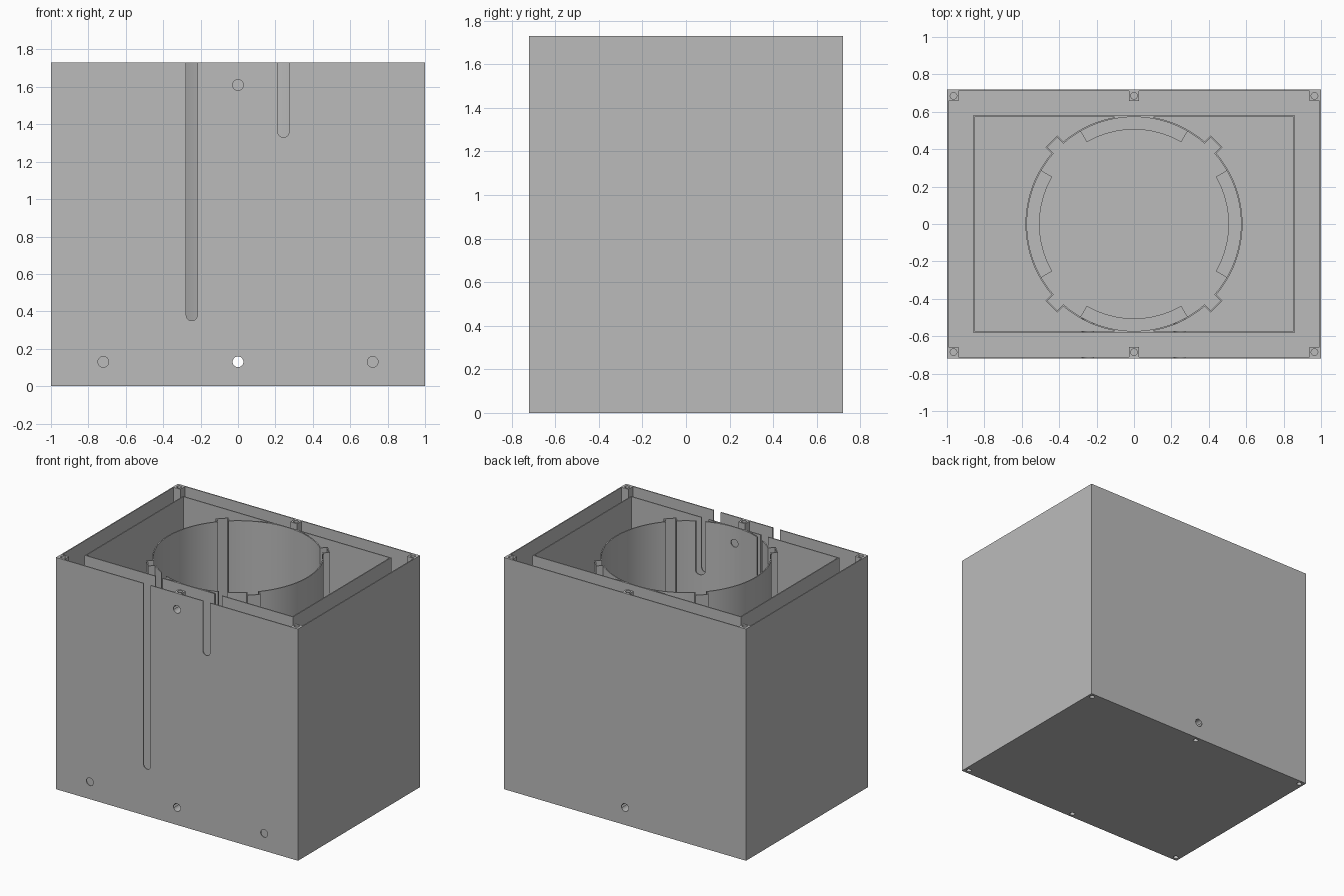
import bpy, bmesh, math

if "Cube" in bpy.data.objects:
    bpy.data.objects.remove(bpy.data.objects["Cube"])

H, T = 1.73, 0.008           # overall height, wall thickness
HX, HY = 1.0, 0.72           # half width and half depth

grey = bpy.data.materials.new("plain_grey")
grey.diffuse_color = (0.5, 0.5, 0.5, 1)
grey.use_nodes = True
grey.node_tree.nodes["Principled BSDF"].inputs["Base Color"].default_value = grey.diffuse_color


def finish(name, bm):
    bmesh.ops.recalc_face_normals(bm, faces=bm.faces)
    me = bpy.data.meshes.new(name)
    bm.to_mesh(me)
    bm.free()
    me.materials.append(grey)
    ob = bpy.data.objects.new(name, me)
    bpy.context.collection.objects.link(ob)
    return ob


def add_prism(bm, loop, place, a, b):
    """Extrude a closed 2D loop from a to b; place maps (u, v, depth) to 3D."""
    lo = [bm.verts.new(place(u, v, a)) for u, v in loop]
    hi = [bm.verts.new(place(u, v, b)) for u, v in loop]
    bm.faces.new(lo)
    bm.faces.new(hi)
    for i in range(len(loop)):
        j = (i + 1) % len(loop)
        bm.faces.new((lo[i], lo[j], hi[j], hi[i]))


def add_tube(bm, outer, inner, z0, z1):
    """Wall between two matching loops."""
    n = len(outer)
    rings = [[bm.verts.new((x, y, z)) for x, y in lp]
             for lp, z in ((outer, z0), (outer, z1), (inner, z1), (inner, z0))]
    for k in range(4):
        p, q = rings[k], rings[(k + 1) % 4]
        for i in range(n):
            j = (i + 1) % n
            bm.faces.new((p[i], p[j], q[j], q[i]))


def up(u, v, d):
    return (u, v, d)


def along_y(u, v, d):
    return (u, d, v)


def rect(hx, hy, cx=0, cy=0):
    return [(cx - hx, cy - hy), (cx + hx, cy - hy), (cx + hx, cy + hy), (cx - hx, cy + hy)]


def circle(cx, cy, r, n=24):
    return [(cx + r * math.cos(2 * math.pi * i / n), cy + r * math.sin(2 * math.pi * i / n))
            for i in range(n)]


def slot(cx, bottom, r):
    arc = [(cx + r * math.cos(a), bottom + r + r * math.sin(a))
           for a in (math.pi + math.pi * i / 12 for i in range(13))]
    return arc + [(cx + r, H + 0.1), (cx - r, H + 0.1)]


def keyed_circle(r, half, reach, n=24):
    """Round outline with a square outward key on each diagonal."""
    pts = []
    a = math.asin(half / r)
    for k in range(4):
        d = math.pi / 4 + k * math.pi / 2
        c, s = math.cos(d), math.sin(d)
        pts += [(reach * c - w * s, reach * s + w * c) for w in (-half, half)]
        for i in range(n + 1):
            t = d + a + (math.pi / 2 - 2 * a) * i / n
            pts.append((r * math.cos(t), r * math.sin(t)))
    return pts


def cut(ob, cutter):
    m = ob.modifiers.new("cut", 'BOOLEAN')
    m.operation, m.solver, m.object = 'DIFFERENCE', 'EXACT', cutter
    bpy.context.view_layer.objects.active = ob
    bpy.ops.object.modifier_apply(modifier=m.name)


# Outer case: tray with four thin walls and a thin floor
bm = bmesh.new()
add_prism(bm, rect(HX, HY), up, 0, H)
case = finish("outer_case", bm)
bm = bmesh.new()
add_prism(bm, rect(HX - T, HY - T), up, T, H + 0.1)
cavity = finish("cavity_cutter", bm)
cut(case, cavity)
bpy.data.objects.remove(cavity)

# Inner rectangular wall
bm = bmesh.new()
add_tube(bm, rect(0.86, 0.58), rect(0.86 - T, 0.58 - T), T, H)
inner_wall = finish("inner_wall", bm)

# Round sleeve with four key channels
bm = bmesh.new()
add_tube(bm, keyed_circle(0.58, 0.045, 0.625),
         keyed_circle(0.58 - T, 0.045 - T, 0.625 - T), T, H)
sleeve = finish("round_sleeve", bm)

# Screw posts at the corners and middles
spots = [(x, y) for x in (-0.965, 0, 0.965) for y in (-0.685, 0.685)]
bm = bmesh.new()
for x, y in spots:
    add_prism(bm, rect(0.028, 0.028, x, y), up, T, H)
posts = finish("screw_posts", bm)

# Arc ledges low inside the sleeve
bm = bmesh.new()
for k in range(4):
    angs = [k * math.pi / 2 + math.radians(-30 + 60 * i / 16) for i in range(17)]
    loop = [(0.575 * math.cos(a), 0.575 * math.sin(a)) for a in angs]
    loop += [(0.505 * math.cos(a), 0.505 * math.sin(a)) for a in reversed(angs)]
    add_prism(bm, loop, up, 0.2, 0.26)
ledges = finish("support_ledges", bm)

# Front slots and drain holes
bm = bmesh.new()
add_prism(bm, slot(-0.247, 0.35, 0.03), along_y, -0.8, -0.3)
add_prism(bm, slot(0.243, 1.33, 0.03), along_y, -0.8, -0.3)
add_prism(bm, circle(0, 0.13, 0.029), along_y, -0.8, 0.8)
add_prism(bm, circle(0, 1.61, 0.029), along_y, -0.8, -0.3)
for x in (-0.72, 0.72):
    add_prism(bm, circle(x, 0.13, 0.029), along_y, -0.8, -0.5)
# Screw holes at both ends of the posts
for x, y in spots:
    add_prism(bm, circle(x, y, 0.018, 16), up, -0.05, 0.09)
    add_prism(bm, circle(x, y, 0.018, 16), up, H - 0.08, H + 0.05)
holes = finish("hole_cutter", bm)
for ob in (case, inner_wall, sleeve, posts):
    cut(ob, holes)
bpy.data.objects.remove(holes)

# Smooth the round parts, keep edges sharp
for ob in (case, inner_wall, sleeve, posts, ledges):
    bpy.ops.object.select_all(action='DESELECT')
    ob.select_set(True)
    bpy.context.view_layer.objects.active = ob
    bpy.ops.object.shade_smooth_by_angle(angle=math.radians(30))
